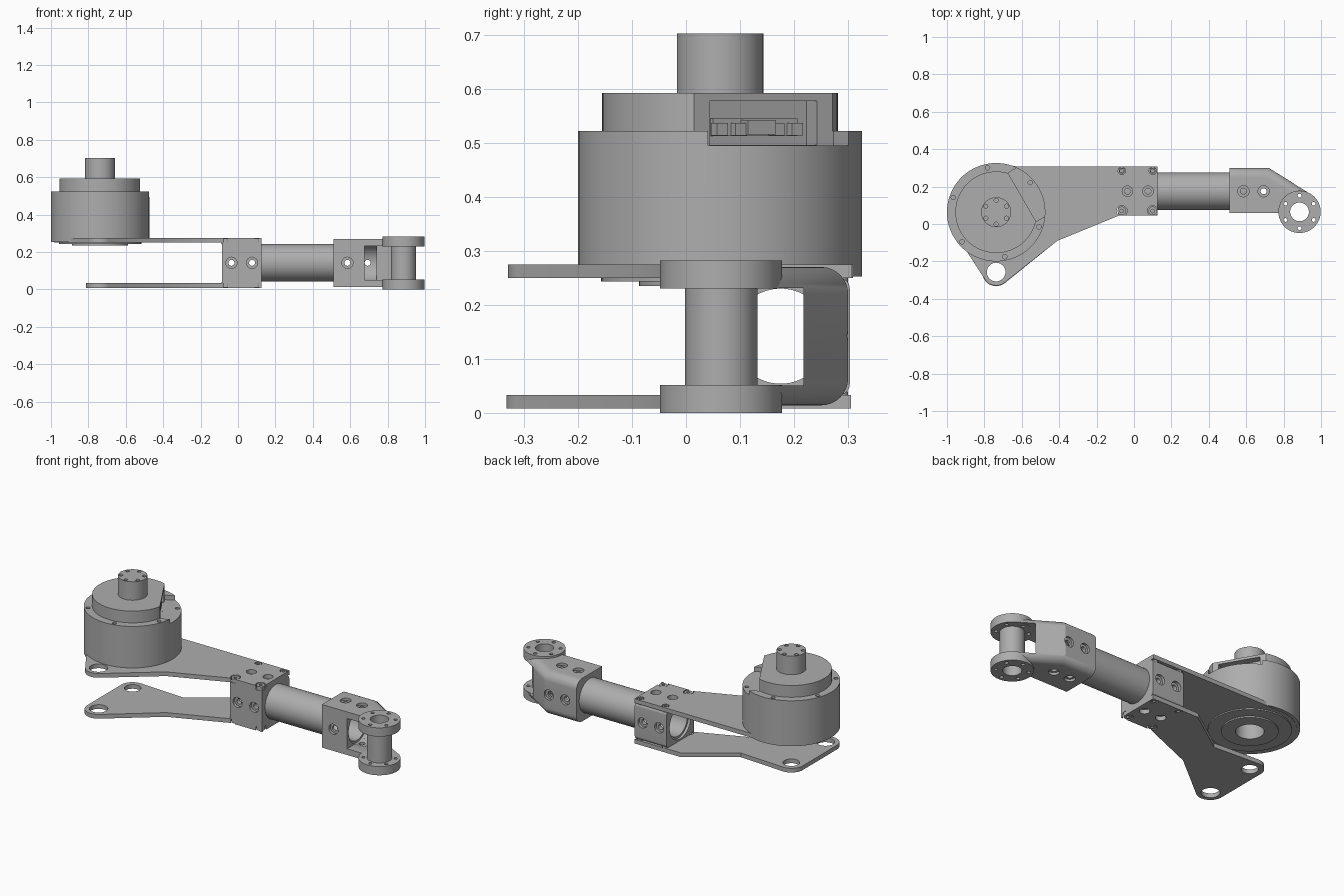
import bpy, bmesh
from math import cos, sin, pi, radians
from mathutils import Matrix, Vector

old = bpy.data.objects.get("Cube")
if old:
    bpy.data.objects.remove(old)

metal = bpy.data.materials.new("machined grey")
metal.use_nodes = True
grey = (0.42, 0.42, 0.42, 1)
metal.diffuse_color = grey
metal.node_tree.nodes["Principled BSDF"].inputs["Base Color"].default_value = grey

MOTOR = (-0.737, 0.063)
TAB = (-0.737, -0.257)
PIVOT = (0.885, 0.065)
TUBE_Y, TUBE_Z = 0.175, 0.142
parts = []


def add(name, bm):
    bmesh.ops.recalc_face_normals(bm, faces=bm.faces)
    mesh = bpy.data.meshes.new(name)
    bm.to_mesh(mesh)
    bm.free()
    obj = bpy.data.objects.new(name, mesh)
    bpy.context.collection.objects.link(obj)
    parts.append(obj)
    return obj


def rod_into(bm, r, a, b, centre, axis="z", seg=48):
    """Solid cylinder from a to b on an axis; centre holds the other two coordinates."""
    u, v = centre
    mid = (a + b) / 2
    place = {
        "x": Matrix.Translation((mid, u, v)) @ Matrix.Rotation(pi / 2, 4, "Y"),
        "y": Matrix.Translation((u, mid, v)) @ Matrix.Rotation(pi / 2, 4, "X"),
        "z": Matrix.Translation((u, v, mid)),
    }[axis]
    bmesh.ops.create_cone(bm, cap_ends=True, segments=seg, radius1=r, radius2=r,
                          depth=b - a, matrix=place)


def rods(name, specs, seg=48):
    bm = bmesh.new()
    for spec in specs:
        rod_into(bm, *spec, seg=seg)
    return add(name, bm)


def box(name, low, high, frame=Matrix()):
    low, high = Vector(low), Vector(high)
    bm = bmesh.new()
    size = Matrix.Diagonal((*(high - low), 1))
    bmesh.ops.create_cube(bm, size=1, matrix=frame @ Matrix.Translation((low + high) / 2) @ size)
    return add(name, bm)


def prism(name, outline, z0, z1, round_if=None, radius=0.05):
    bm = bmesh.new()
    base = bm.faces.new([bm.verts.new((x, y, z0)) for x, y in outline])
    ext = bmesh.ops.extrude_face_region(bm, geom=[base])["geom"]
    bmesh.ops.translate(bm, vec=(0, 0, z1 - z0),
                        verts=[g for g in ext if isinstance(g, bmesh.types.BMVert)])
    if round_if:
        edges = [e for e in bm.edges if abs(e.verts[0].co.z - e.verts[1].co.z) < 1e-5
                 and all(round_if(v.co) for v in e.verts)]
        bmesh.ops.bevel(bm, geom=edges, offset=radius, segments=8, profile=0.5, affect="EDGES")
    return add(name, bm)


def lathe(name, profile, centre, seg=96):
    bm = bmesh.new()
    verts = [bm.verts.new((centre[0] + r, centre[1], z)) for r, z in profile]
    edges = [bm.edges.new(p) for p in zip(verts, verts[1:])]
    bmesh.ops.spin(bm, geom=verts + edges, cent=(*centre, 0), axis=(0, 0, 1),
                   angle=2 * pi, steps=seg)
    bmesh.ops.remove_doubles(bm, verts=bm.verts, dist=1e-5)
    return add(name, bm)


def cut(cutter, *targets):
    """Subtract the cutter from each target, then discard it."""
    for obj in targets:
        mod = obj.modifiers.new("cut", "BOOLEAN")
        mod.operation, mod.solver, mod.object = "DIFFERENCE", "EXACT", cutter
        bpy.context.view_layer.update()
        dg = bpy.context.evaluated_depsgraph_get()
        mesh = bpy.data.meshes.new_from_object(obj.evaluated_get(dg))
        obj.modifiers.clear()
        obj.data = mesh
    parts.remove(cutter)
    bpy.data.objects.remove(cutter)


def arc(c, r, a0, a1, n=24):
    angles = [radians(a0 + (a1 - a0) * i / n) for i in range(n + 1)]
    return [(c[0] + r * cos(a), c[1] + r * sin(a)) for a in angles]


def ring(c, r, count, start):
    return arc(c, r, start, start + 360, count)[:-1]


# Motor: stepped body, shaft and bore underneath
motor = lathe("motor", [
    (0, 0.5), (0.075, 0.5), (0.075, 0.235), (0.15, 0.235), (0.15, 0.243), (0.22, 0.243),
    (0.22, 0.252), (0.263, 0.252), (0.263, 0.522), (0.218, 0.522), (0.218, 0.592),
    (0.08, 0.592), (0.08, 0.702), (0, 0.702)], MOTOR)
side = Matrix.Translation((*MOTOR, 0)) @ Matrix.Rotation(radians(30), 4, "Z")
cut(box("flat_cutter", (0.16, -0.15, 0.495), (0.3, 0.15, 0.65), side), motor)
cut(box("socket_cutter", (0.12, -0.115, 0.4955), (0.2, 0.115, 0.577), side), motor)
cut(rods("rim_holes", [(0.012, 0.48, 0.6, p) for p in ring(MOTOR, 0.242, 6, 41)], 16), motor)
cut(rods("shaft_holes", [(0.011, 0.68, 0.75, p) for p in ring(MOTOR, 0.064, 6, 30)], 16), motor)

# Connector in the motor's side socket
box("connector_shell", (0.115, -0.09, 0.512), (0.13, 0.09, 0.545), side)
box("connector_key", (0.125, -0.03, 0.515), (0.155, 0.03, 0.542), side)
for i in (-2, -1, 1, 2):
    box("connector_pin", (0.125, i * 0.04 - 0.012, 0.513), (0.148, i * 0.04 + 0.012, 0.536), side)

# Upper and lower link plates
front_edge = [(-0.41, -0.09), (-0.08, 0.045), (0.125, 0.045)]
upper_plate = prism("upper_plate", [(0.125, 0.307)] + arc(MOTOR, 0.246, 90, 214)
                    + arc(TAB, 0.072, 214, 308) + front_edge, 0.25, 0.275)
lower_plate = prism("lower_plate", [(0.125, 0.305), (-0.18, 0.305), (-0.446, 0.12)]
                    + arc(MOTOR, 0.075, 86, 180) + arc(TAB, 0.075, 180, 308)
                    + front_edge, 0.008, 0.033)
cut(rods("tab_hole", [(0.05, -0.1, 0.4, TAB)]), upper_plate, lower_plate)
cut(rods("lower_hole", [(0.045, -0.1, 0.1, MOTOR)]), lower_plate)
cut(rods("motor_opening", [(0.2, 0.2, 0.3, MOTOR)]), upper_plate)

# Clamp block between the plates
clamp = prism("clamp_block", [(-0.085, 0.045), (0.125, 0.045), (0.125, 0.303), (-0.085, 0.303)],
              0.033, 0.25, lambda c: c.y > 0.2, 0.02)
cut(rods("clamp_bore", [(0.1, -0.2, 0.2, (TUBE_Y, TUBE_Z), "x")], 64), clamp)

# Hollow arm tube
tube = rods("arm_tube", [(0.1, -0.07, 0.66, (TUBE_Y, TUBE_Z), "x")], 64)
cut(rods("tube_bore", [(0.088, -0.2, 0.8, (TUBE_Y, TUBE_Z), "x")], 64), tube)

# Fork with a slanted, rounded back
fork = prism("fork", [(0.51, 0.06), (0.885, 0.06), (0.945, 0.161), (0.72, 0.3), (0.51, 0.3)],
             0.014, 0.27, lambda c: c.y > 0.15)
cut(rods("fork_bore", [(0.1, 0.4, 0.74, (TUBE_Y, TUBE_Z), "x")], 64), fork)
cut(box("fork_slot", (0.675, -0.1, 0.051), (1.1, 0.217, 0.231)), fork)

# Pivot: two flanges on a hollow post
pivot = lathe("pivot", [
    (0.05, 0), (0.113, 0), (0.113, 0.052), (0.067, 0.052), (0.067, 0.23),
    (0.113, 0.23), (0.113, 0.282), (0.05, 0.282), (0.05, 0)], PIVOT, 64)
cut(rods("fork_eye", [(0.06, -0.1, 0.4, PIVOT)]), fork)
cut(rods("flange_holes", [(0.01, -0.1, 0.4, p) for p in ring(PIVOT, 0.087, 6, 30)], 16),
    pivot, fork)

# Counterbored cross holes through clamp, tube and fork
clamp_x, fork_x = (-0.035, 0.075), (0.585, 0.693)
cross = [(0.03, a, b, (x, TUBE_Z), "y") for x in clamp_x for a, b in ((0, 0.062), (0.286, 0.4))]
cut(rods("clamp_counterbores", cross, 24), clamp)
cross = [(0.03, 0.286, 0.4, (x, TUBE_Z), "y") for x in fork_x]
cross.append((0.03, 0, 0.075, (fork_x[0], TUBE_Z), "y"))
cross += [(0.03, a, b, (x, TUBE_Y), "z") for x in fork_x for a, b in ((-0.1, 0.028), (0.256, 0.4))]
cut(rods("fork_counterbores", cross, 24), fork)
cut(rods("cross_holes", [(0.016, -0.1, 0.5, (x, TUBE_Z), "y") for x in clamp_x + fork_x], 24),
    clamp, tube, fork)
cut(rods("clamp_z_holes", [(0.016, -0.1, 0.5, (x, TUBE_Y)) for x in clamp_x], 24), clamp)
cut(rods("fork_z_holes", [(0.016, -0.1, 0.5, (x, TUBE_Y)) for x in fork_x], 24), fork)

# Plate holes and flush screws
corners = [(x, y) for x in (-0.065, 0.1) for y in (0.07, 0.284)]
spots = corners + [(x, TUBE_Y) for x in clamp_x]
cut(rods("plate_holes", [(0.028, -0.1, 0.5, p) for p in spots if p[1] < 0.28], 24),
    upper_plate, lower_plate)
cut(rods("rear_plate_holes", [(0.02, -0.1, 0.5, p) for p in spots if p[1] > 0.28], 24),
    upper_plate, lower_plate)
for x, y in corners:
    r = 0.023 if y < 0.28 else 0.016
    screws = rods("plate_screws", [(r, 0.24, 0.273, (x, y)), (r, 0.01, 0.04, (x, y))], 24)
    cut(rods("hex_sockets", [(0.01, 0.262, 0.3, (x, y)), (0.01, -0.1, 0.02, (x, y))], 6), screws)

# Shared finish
for obj in parts:
    mesh = obj.data
    mesh.materials.clear()
    mesh.materials.append(metal)
    for face in mesh.polygons:
        face.use_smooth = True
        face.material_index = 0
    mesh.set_sharp_from_angle(angle=radians(30))
